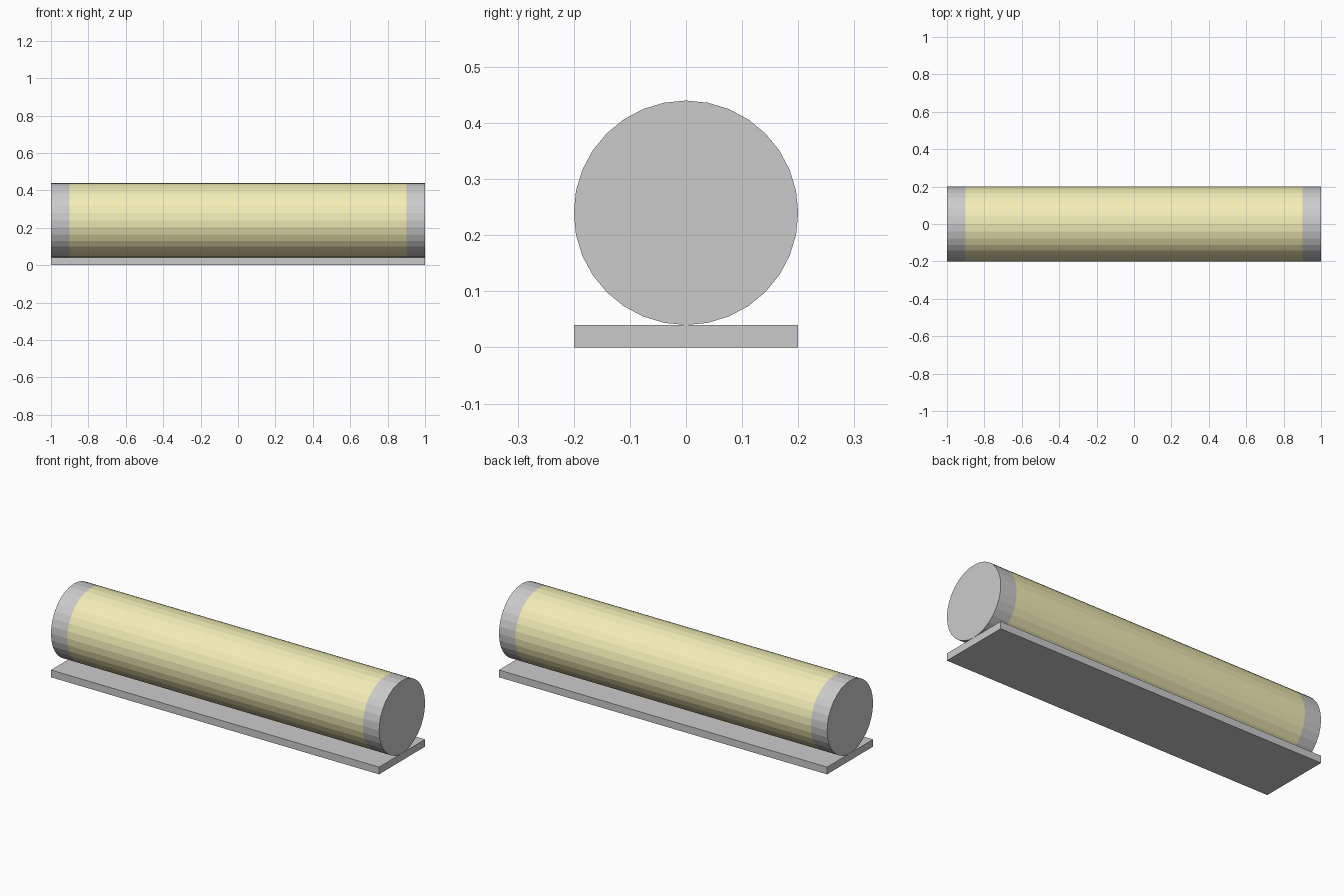
import bpy
from math import pi

if "Cube" in bpy.data.objects:
    bpy.data.objects.remove(bpy.data.objects["Cube"])

RADIUS = 0.2
BASE_H = 0.04
AXIS_Z = BASE_H + RADIUS


def x_cylinder(name, x0, x1):
    """Closed 32-sided cylinder lying along x."""
    bpy.ops.mesh.primitive_cylinder_add(
        vertices=32, radius=RADIUS, depth=x1 - x0,
        location=((x0 + x1) / 2, 0, AXIS_Z), rotation=(0, pi / 2, 0))
    ob = bpy.context.object
    ob.name = name
    bpy.ops.object.transform_apply(location=False, rotation=True, scale=True)
    return ob


# Flat base plate
bpy.ops.mesh.primitive_cube_add(size=1, location=(0, 0, BASE_H / 2))
base = bpy.context.object
base.name = "base_plate"
base.scale = (2, 2 * RADIUS, BASE_H)
bpy.ops.object.transform_apply(location=False, rotation=False, scale=True)

# Yellow tube
tube = x_cylinder("light_tube", -0.9, 0.9)
yellow = bpy.data.materials.new("pale_yellow")
yellow.diffuse_color = (0.9, 0.85, 0.47, 1)
yellow.use_nodes = True
yellow.node_tree.nodes["Principled BSDF"].inputs["Base Color"].default_value = yellow.diffuse_color
tube.data.materials.append(yellow)

# Grey end caps
x_cylinder("left_cap", -1.0, -0.9)
x_cylinder("right_cap", 0.9, 1.0)
